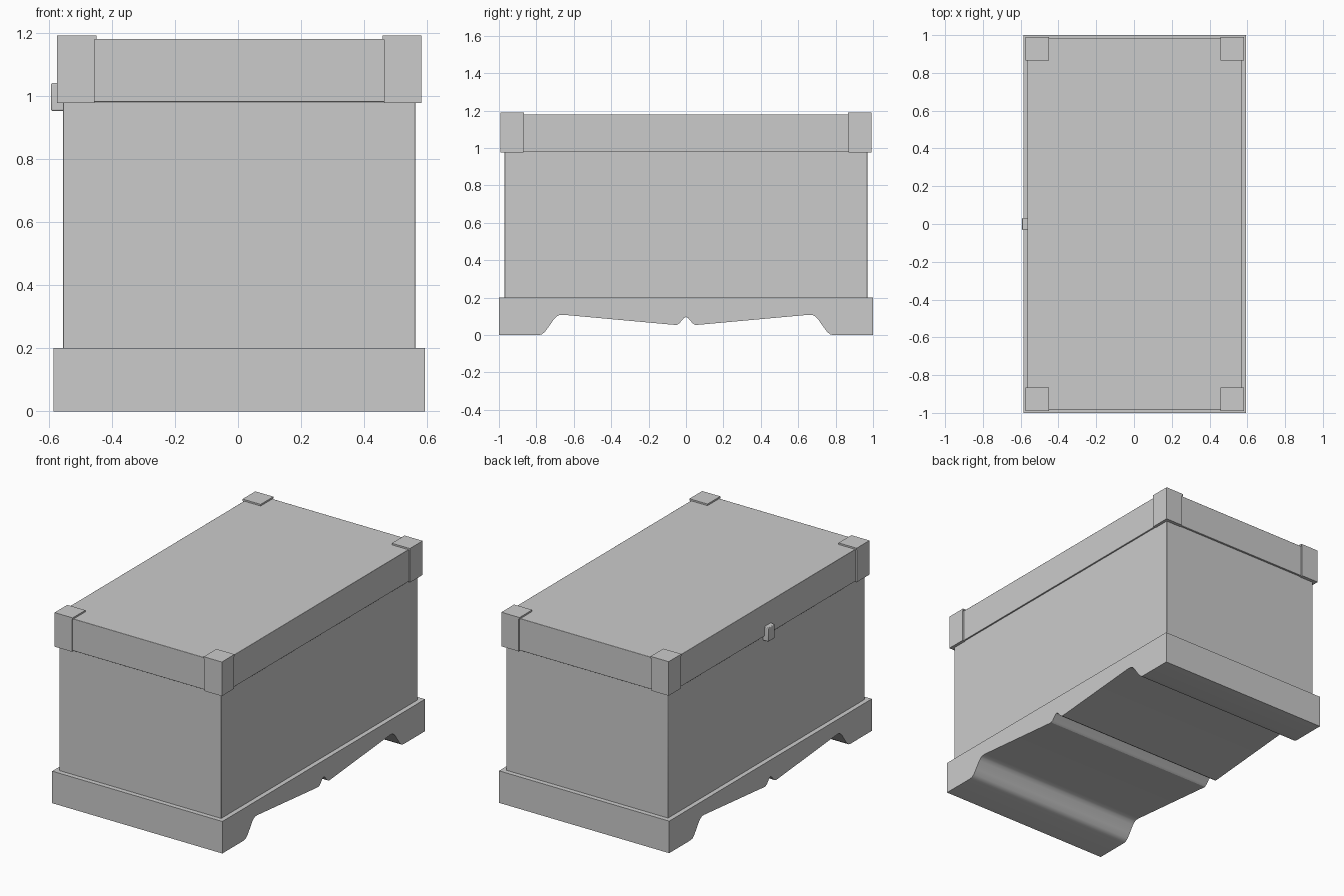
import bpy

if "Cube" in bpy.data.objects:
    bpy.data.objects.remove(bpy.data.objects["Cube"])

CX = 0.004  # chest centre; the latch shifts it off zero


def finish(name, verts, faces, bevel=0.0):
    mesh = bpy.data.meshes.new(name)
    mesh.from_pydata(verts, [], faces)
    obj = bpy.data.objects.new(name, mesh)
    bpy.context.collection.objects.link(obj)
    if bevel:
        mod = obj.modifiers.new("soft_edges", 'BEVEL')
        mod.width, mod.segments = bevel, 2
    bpy.ops.object.select_all(action='DESELECT')
    obj.select_set(True)
    bpy.context.view_layer.objects.active = obj
    bpy.ops.object.shade_smooth_by_angle()
    return obj


def extrude_x(name, profile, x0, x1, bevel=0.0):
    """Extrude a counter-clockwise (y, z) outline along x."""
    n = len(profile)
    verts = [(x, y, z) for x in (x0, x1) for y, z in profile]
    faces = [tuple(reversed(range(n))), tuple(range(n, 2 * n))]
    faces += [(i, (i + 1) % n, n + (i + 1) % n, n + i) for i in range(n)]
    return finish(name, verts, faces, bevel)


def box(name, x, y, z, bevel=0.0):
    (x0, x1), (y0, y1), (z0, z1) = sorted(x), sorted(y), sorted(z)
    return extrude_x(name, [(y0, z0), (y1, z0), (y1, z1), (y0, z1)], x0, x1, bevel)


# Plinth with a scalloped underside, mirrored about the centre
half = [(-1.0, 0.0), (-0.79, 0.0), (-0.772, 0.003), (-0.755, 0.016),
        (-0.735, 0.043), (-0.705, 0.086), (-0.69, 0.1), (-0.675, 0.107),
        (-0.655, 0.108), (-0.07, 0.055), (-0.05, 0.054), (-0.036, 0.062),
        (-0.012, 0.09)]
under = half + [(0.0, 0.096)] + [(-y, z) for y, z in reversed(half)]
extrude_x("plinth", under + [(1.0, 0.2), (-1.0, 0.2)], CX - 0.588, CX + 0.588)

# Chest body and lid
box("chest_body", (CX - 0.559, CX + 0.559), (-0.97, 0.97), (0.15, 1.0), 0.003)
box("lid", (CX - 0.568, CX + 0.568), (-0.982, 0.982), (0.98, 1.18), 0.002)

# Corner brackets with a slightly wider plate on top
for sx, side_x in ((-1, "left"), (1, "right")):
    for sy, side_y in ((-1, "front"), (1, "back")):
        tag = f"{side_y}_{side_x}"
        box(f"corner_bracket_{tag}", (CX + sx * 0.459, CX + sx * 0.578),
            (sy * 0.869, sy * 0.991), (0.977, 1.178))
        box(f"corner_plate_{tag}", (CX + sx * 0.453, CX + sx * 0.578),
            (sy * 0.865, sy * 0.991), (1.178, 1.19))

# Latch on the left side
box("latch", (-0.592, -0.55), (-0.033, 0.033), (0.952, 1.04), 0.004)
